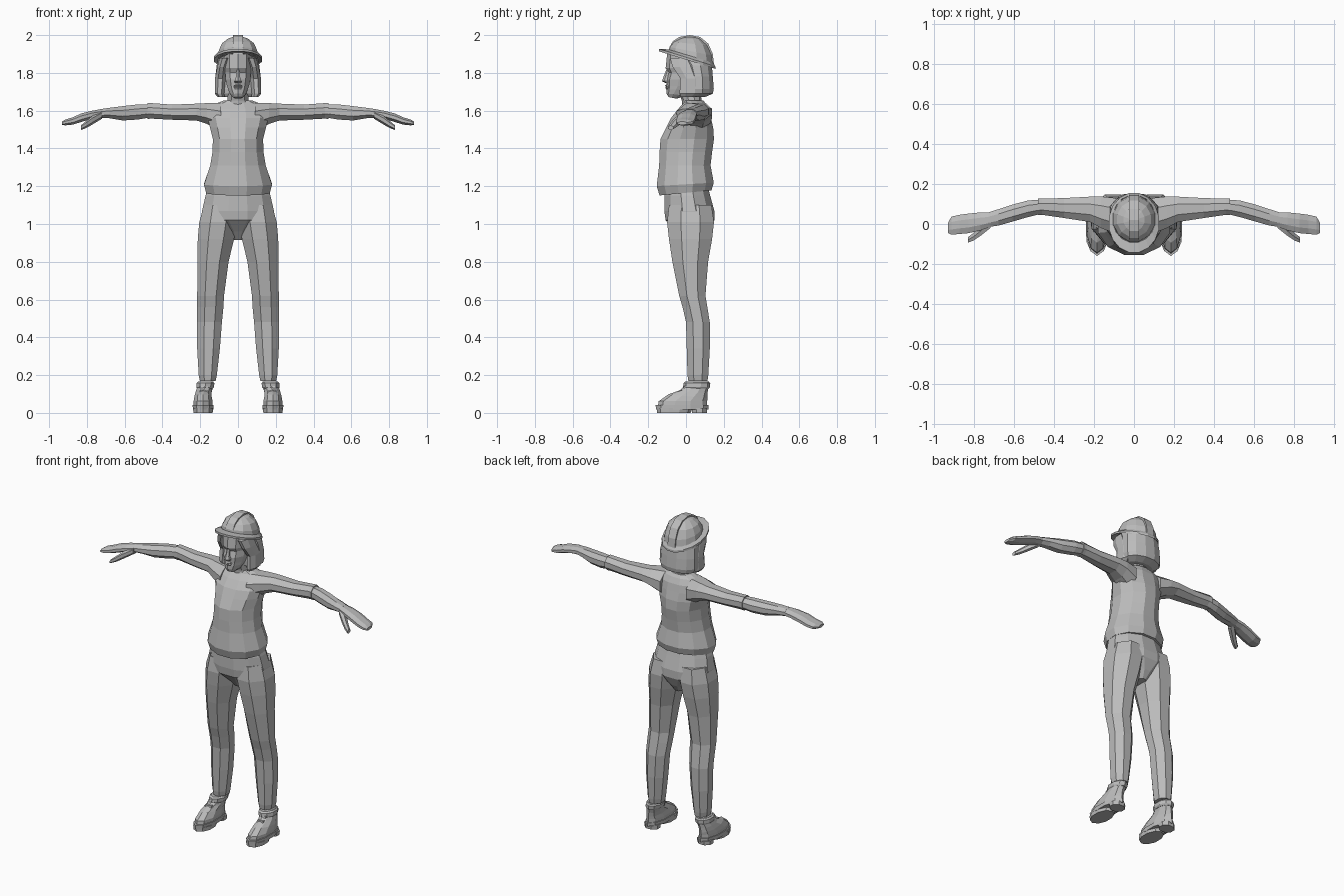
import bpy, bmesh, math
from mathutils import Vector

grey = bpy.data.materials.new("plain_grey")
grey.diffuse_color = (0.5, 0.5, 0.5, 1)


def finish(name, bm, mirror=False):
    bmesh.ops.recalc_face_normals(bm, faces=bm.faces)
    mesh = bpy.data.meshes.new(name)
    bm.to_mesh(mesh)
    bm.free()
    mesh.materials.append(grey)
    ob = bpy.data.objects.new(name, mesh)
    bpy.context.collection.objects.link(ob)
    if mirror:
        ob.modifiers.new("mirror", 'MIRROR').use_mirror_merge = False
    return ob


def loft(name, rings, mirror=False, closed=False):
    """Skin a list of point rings; cap the ends, or join last to first."""
    bm = bmesh.new()
    loops = [[bm.verts.new(p) for p in r] for r in rings]
    pairs = list(zip(loops, loops[1:]))
    if closed:
        pairs.append((loops[-1], loops[0]))
    else:
        bm.faces.new(loops[0])
        bm.faces.new(loops[-1])
    for a, b in pairs:
        for i in range(len(a)):
            j = (i + 1) % len(a)
            bm.faces.new((a[i], a[j], b[j], b[i]))
    return finish(name, bm, mirror)


def unit(n):
    """Flat-sided polygon filling the box -1..1."""
    k = 1 / math.cos(math.pi / n)
    return [(k * math.cos((i + .5) * 2 * math.pi / n),
             k * math.sin((i + .5) * 2 * math.pi / n)) for i in range(n)]


def level(z, hw, yf, yb, slope=0.0, cx=0.0, n=12):
    """Horizontal ring from front yf to back yb, tilted by slope."""
    cy, ry = (yf + yb) / 2, (yb - yf) / 2
    return [(cx + hw * c, cy + ry * s, z + slope * ry * s) for c, s in unit(n)]


def stack(name, rows, n=12, mirror=False):
    return loft(name, [level(*r, n=n) for r in rows], mirror)


def limb(name, rows, n=8):
    """Mirrored limb along x: rows of x, yf, yb, z0, z1."""
    rings = [[(x, (yf + yb) / 2 + (yb - yf) / 2 * c, (z0 + z1) / 2 + (z1 - z0) / 2 * s)
              for c, s in unit(n)] for x, yf, yb, z0, z1 in rows]
    return loft(name, rings, True)


def prism(name, profile, hw):
    """Side profile of (y, z) extruded across x."""
    return loft(name, [[(x, y, z) for y, z in profile] for x in (-hw, hw)])


# shirt
stack("shirt", [
    (1.165, .168, -.14, .135, .1), (1.21, .18, -.155, .147, .06),
    (1.31, .147, -.142, .13), (1.38, .135, -.14, .138), (1.45, .133, -.135, .148),
    (1.51, .148, -.105, .144), (1.56, .16, -.08, .132), (1.605, .15, -.045, .122),
    (1.638, .115, -.015, .105), (1.655, .072, -.012, .09)])
limb("sleeve", [
    (.09, -.05, .13, 1.49, 1.642), (.165, -.02, .138, 1.53, 1.64),
    (.22, .01, .137, 1.548, 1.637), (.35, .03, .13, 1.552, 1.632),
    (.46, .046, .127, 1.558, 1.64), (.48, .044, .128, 1.556, 1.641)])

# forearms and hands
limb("forearm", [
    (.47, .05, .122, 1.563, 1.634), (.53, .035, .118, 1.553, 1.633),
    (.61, .012, .097, 1.548, 1.624), (.68, -.008, .074, 1.56, 1.615),
    (.73, -.015, .058, 1.562, 1.608)])
limb("hand", [
    (.72, -.015, .058, 1.562, 1.609), (.77, -.032, .058, 1.558, 1.6),
    (.83, -.046, .052, 1.54, 1.585), (.875, -.05, .046, 1.526, 1.565),
    (.915, -.054, .037, 1.522, 1.552), (.933, -.045, .005, 1.525, 1.542)])
limb("thumb", [
    (.72, -.02, .03, 1.56, 1.595), (.77, -.06, -.012, 1.53, 1.57),
    (.805, -.083, -.045, 1.51, 1.542), (.832, -.094, -.066, 1.499, 1.52)], n=6)

# trousers
stack("trouser_hips", [
    (1.2, .155, -.105, .115), (1.15, .172, -.115, .128), (1.07, .19, -.115, .15),
    (1.02, .185, -.108, .15), (.96, .08, -.05, .12), (.915, .035, -.01, .09)])
stack("trouser_leg", [
    (1.1, .08, -.09, .135, 0, .1), (1.01, .1, -.1, .148, 0, .105),
    (.92, .096, -.09, .138, 0, .117), (.8, .082, -.072, .117, 0, .132),
    (.62, .071, -.036, .103, 0, .145), (.56, .07, -.018, .113, 0, .147),
    (.48, .066, .0, .126, 0, .151), (.34, .06, .004, .126, 0, .156),
    (.2, .048, .008, .118, 0, .16), (.17, .042, .012, .114, 0, .16)], n=8, mirror=True)

# boots
B = .185
stack("boot_upper", [
    (.035, .05, -.143, .106, 0, B), (.062, .05, -.138, .106, 0, B),
    (.088, .045, -.088, .108, -.1, B), (.112, .042, -.03, .11, -.1, B - .004),
    (.135, .041, -.005, .115, -.1, B - .01), (.165, .04, .0, .118, 0, B - .014)],
    n=10, mirror=True)
stack("boot_collar", [
    (.128, .041, -.008, .118, 0, B - .01), (.137, .047, -.012, .123, 0, B - .011),
    (.157, .047, -.01, .125, 0, B - .013), (.166, .038, .0, .116, 0, B - .014)],
    n=10, mirror=True)
stack("boot_welt", [(.018, .054, -.152, .112, 0, B), (.042, .055, -.154, .113, 0, B)],
      n=10, mirror=True)
stack("boot_front_sole", [(0, .051, -.148, .02, 0, B), (.025, .053, -.15, .03, 0, B)],
      n=10, mirror=True)
stack("boot_heel", [(0, .045, .032, .11, 0, B), (.025, .046, .03, .112, 0, B)],
      n=8, mirror=True)
for i, (y, z) in enumerate([(-.075, .092), (-.035, .117), (-.008, .138)]):
    stack("boot_lace_%d" % (i + 1), [(z - .006, .022, y - .006, y + .025, 0, B - .004),
          (z + .005, .02, y - .002, y + .025, 0, B - .004)], n=4, mirror=True)

# neck and face
stack("neck", [(1.61, .066, -.015, .085), (1.655, .056, -.02, .08), (1.73, .052, -.045, .07)], n=10)
stack("head", [
    (1.668, .022, -.092, -.05, -.2), (1.685, .04, -.1, .0, -.1), (1.712, .052, -.1, .04),
    (1.73, .058, -.098, .06), (1.765, .066, -.1, .08), (1.803, .068, -.09, .09),
    (1.825, .071, -.103, .09), (1.9, .075, -.095, .09)], n=10)
stack("nose", [(1.746, .016, -.106, -.08), (1.756, .019, -.124, -.08),
               (1.775, .012, -.118, -.08), (1.818, .008, -.102, -.08)], n=6)
stack("lips", [(1.712, .014, -.102, -.08), (1.722, .021, -.108, -.08),
               (1.727, .023, -.103, -.08), (1.732, .02, -.109, -.08),
               (1.739, .01, -.102, -.08)], n=6)

# bobbed hair: a back mass and two side locks framing the face
stack("hair", [
    (1.672, .085, .0, .1), (1.69, .115, -.01, .142), (1.715, .122, -.012, .147),
    (1.78, .12, -.01, .142), (1.84, .113, -.03, .137), (1.885, .1, -.07, .13, -.2)])
stack("hair_side_lock", [
    (1.673, .018, -.028, .05, 0, .09), (1.69, .025, -.034, .08, 0, .098),
    (1.77, .028, -.03, .08, 0, .094), (1.83, .024, -.07, .06, 0, .086),
    (1.88, .028, -.085, .06, 0, .07)], n=8, mirror=True)

# hard hat
stack("helmet_dome", [
    (1.87, .108, -.09, .143, -.3), (1.915, .101, -.085, .135, -.2),
    (1.955, .084, -.064, .113, -.1), (1.982, .052, -.035, .078), (1.991, .025, -.005, .045)])
loft("helmet_brim", [level(1.874, .1, -.085, .135, -.3, n=16), level(1.889, .106, -.092, .144, -.3, n=16),
                     level(1.881, .126, -.143, .155, -.31, n=16), level(1.868, .126, -.143, .155, -.31, n=16)],
     closed=True)
ridge = [(-.093, 1.9), (-.088, 1.935), (-.07, 1.967), (-.036, 1.99), (.02, 2.0),
         (.075, 1.99), (.118, 1.955), (.142, 1.9), (.148, 1.845)]
prism("helmet_ridge", ridge, .026)
